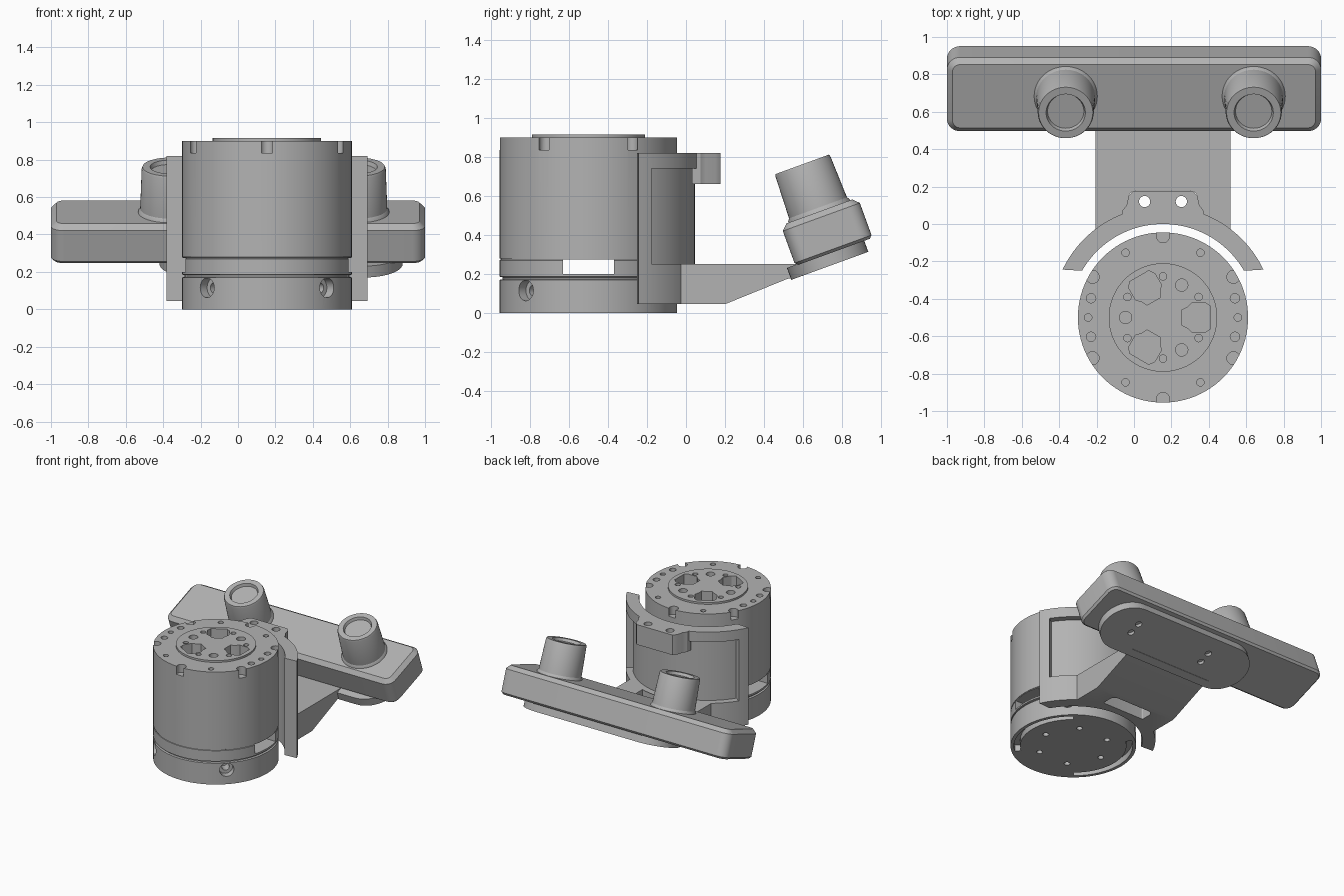
import bpy, bmesh
from math import sin, cos, pi, radians
from mathutils import Matrix, Vector

if "Cube" in bpy.data.objects:
    bpy.data.objects.remove(bpy.data.objects["Cube"], do_unlink=True)

grey = bpy.data.materials.new("machined grey")
grey.use_nodes = True
grey.diffuse_color = (0.45, 0.45, 0.45, 1)
grey.node_tree.nodes["Principled BSDF"].inputs["Base Color"].default_value = (0.45, 0.45, 0.45, 1)

I = Matrix.Identity(4)
AXIS = Matrix.Translation((0.155, -0.5, 0))           # motor axis
TILT = Matrix.Rotation(radians(20), 4, 'X')           # sensor bar tilt
SIDE = Matrix(((0, 0, 1, 0), (1, 0, 0, 0), (0, 1, 0, 0), (0, 0, 0, 1)))  # profile in y, z


def finish(name, bm, matrix):
    bmesh.ops.remove_doubles(bm, verts=bm.verts, dist=1e-5)
    bmesh.ops.recalc_face_normals(bm, faces=bm.faces)
    bm.transform(matrix)
    mesh = bpy.data.meshes.new(name)
    bm.to_mesh(mesh)
    bm.free()
    mesh.materials.append(grey)
    ob = bpy.data.objects.new(name, mesh)
    bpy.context.collection.objects.link(ob)
    return ob


def loft(name, rings, matrix=I):
    """Solid through outlines given as (points, height)."""
    bm = bmesh.new()
    rows = [[bm.verts.new((x, y, z)) for x, y in pts] for pts, z in rings]
    n = len(rows[0])
    for a, b in zip(rows, rows[1:]):
        for i in range(n):
            j = (i + 1) % n
            bm.faces.new((a[i], a[j], b[j], b[i]))
    bm.faces.new(rows[0][::-1])
    bm.faces.new(rows[-1])
    return finish(name, bm, matrix)


def prism(name, pts, z0, z1, matrix=I):
    return loft(name, [(pts, z0), (pts, z1)], matrix)


def circle(r, n=24, x=0, y=0):
    return [(x + r * cos(2 * pi * i / n), y + r * sin(2 * pi * i / n)) for i in range(n)]


def turned(name, profile, matrix=I, n=24):
    return loft(name, [(circle(r, n), z) for r, z in profile], matrix)


def hole(r, radius, deg, z0, z1):
    a = radians(deg)
    return prism("cutter", circle(r, 20, radius * cos(a), radius * sin(a)), z0, z1, AXIS)


def rounded(cx, cy, hx, hy, r, n=8):
    pts = []
    for q, (sx, sy) in enumerate(((1, 1), (-1, 1), (-1, -1), (1, -1))):
        for i in range(n + 1):
            a = (q + i / n) * pi / 2
            pts.append((cx + sx * (hx - r) + r * cos(a), cy + sy * (hy - r) + r * sin(a)))
    return pts


def sector(r0, r1, a0, a1, skew=0, n=48):
    """Ring sector; skew widens the outer arc at both ends."""
    def arc(r, s, e):
        return [(r * cos(radians(s + (e - s) * i / n)), r * sin(radians(s + (e - s) * i / n)))
                for i in range(n + 1)]
    return arc(r1, a0 - skew, a1 + skew) + arc(r0, a1, a0)


def cut(ob, cutters):
    bm = bmesh.new()
    for c in cutters:
        bm.from_mesh(c.data)
        bpy.data.objects.remove(c, do_unlink=True)
    tool = finish("cutter", bm, I)
    tool.hide_render = True
    mod = ob.modifiers.new("cut", 'BOOLEAN')
    mod.operation, mod.solver, mod.object = 'DIFFERENCE', 'EXACT', tool
    bpy.context.view_layer.objects.active = ob
    bpy.ops.object.modifier_apply(modifier=mod.name)
    bpy.data.objects.remove(tool, do_unlink=True)


parts = []

# Motor: base, thin groove, body and raised output face
R = 0.455
motor = turned("motor_housing", [(R, 0), (R, 0.17), (0.44, 0.173), (0.44, 0.183), (R, 0.186),
                                 (R, 0.27), (0.451, 0.272), (0.451, 0.278), (R, 0.28), (R, 0.9),
                                 (0.29, 0.9), (0.29, 0.915)], AXIS, 96)
cutters = [prism("cutter", rounded(0, 0, 0.6, 0.13, 0.01, 2), 0.2, 0.275, AXIS)]  # side windows
pocket = [(0.1, -0.04), (0.13, -0.055), (0.155, -0.08), (0.225, -0.08), (0.255, -0.06)]
pocket = pocket + [(x, -y) for x, y in reversed(pocket)]
for k in range(6):
    cutters.append(hole(0.035, 0.435, 30 + 60 * k, 0.835, 1))    # rim notches
    cutters.append(hole(0.02, 0.4, 60 * k, 0.86, 1))             # rim screw holes
    cutters.append(hole(0.02, 0.22, 30 + 60 * k, 0.86, 1))       # face screw holes
    cutters.append(hole(0.022, 0.26, 60 * k, -0.1, 0.05))        # underside holes
for k in range(3):
    turn = AXIS @ Matrix.Rotation(2 * pi / 3 * k, 4, 'Z')
    cutters.append(prism("cutter", pocket, 0.78, 1, turn))
    cutters.append(hole(0.033, 0.2, 60 + 120 * k, 0.87, 1))
for k in (0, 180):
    for d in (-15, 15):
        cutters.append(hole(0.025, 0.398, k + d, 0.87, 1))       # dowel holes
    cutters.append(prism("cutter", sector(0.385, 0.43, k - 50, k + 50), -0.1, 0.05, AXIS))
for k in range(4):                                               # stepped holes round the base
    aim = (AXIS @ Matrix.Rotation(radians(45 + 90 * k), 4, 'Z') @ Matrix.Translation((0, 0, 0.115))
           @ Matrix.Rotation(pi / 2, 4, 'Y'))
    cutters.append(turned("cutter", [(0.028, 0.32), (0.028, 0.4), (0.053, 0.4), (0.053, 0.6)], aim))
cut(motor, cutters)
parts.append(motor)

# Cradle wrapped round the back of the motor, with a recessed outer panel
cradle = prism("cradle", sector(0.5, 0.595, 30, 150, 4.5), 0.045, 0.82, AXIS)
cut(cradle, [prism("cutter", sector(0.545, 0.7, 33, 147), 0.25, 0.74, AXIS)])
parts.append(cradle)

# Screw tab on top of the cradle
half = [(0.22, 0.03), (0.215, 0.075), (0.195, 0.1), (0.183, 0.15), (0.158, 0.177)]
tab_plan = [(0.155 + x, y) for x, y in half] + [(0.155 - x, y) for x, y in reversed(half)]
tab = prism("screw_tab", tab_plan, 0.66, 0.82)
cut(tab, [prism("cutter", circle(0.03, 24, 0.155 + s * 0.098, 0.12), 0.5, 1) for s in (-1, 1)])
parts.append(tab)

# Arm reaching back to the sensor bar, relieved below the tab
arm = prism("arm", [(-0.12, 0.045), (0.2, 0.045), (0.52, 0.175), (0.6, 0.19), (0.6, 0.25),
                    (-0.12, 0.25)], -0.205, 0.515, SIDE)
cut(arm, [prism("cutter", circle(0.57, 96), -0.1, 0.5, AXIS)])
cut(arm, [prism("cutter", rounded(0.155, 0.03, 0.185, 0.148, 0.04), -0.1, 0.5)])
cut(cradle, [prism("cutter", rounded(0.155, 0.14, 0.185, 0.08, 0.01), -0.1, 0.248)])
parts.append(arm)

# Mounting plate under the bar
plate = prism("mounting_plate", rounded(0.23, 0.775, 0.65, 0.21, 0.21, 12), -0.025, 0.04, TILT)
cut(plate, [prism("cutter", circle(0.025, 16, x, 0.8 + d), -0.1, 0.0, TILT)
            for x in (0.63, -0.03) for d in (-0.045, 0.045)])
parts.append(plate)


# Sensor bar with chamfered edges
def bar_ring(inset):
    return rounded(0, 0.82, 1 - inset, 0.21 - inset, 0.07 - inset)


parts.append(loft("sensor_bar", [(bar_ring(0.015), 0.035), (bar_ring(0), 0.05),
                                 (bar_ring(0), 0.225), (bar_ring(0.03), 0.255)], TILT))

# Two barrels with a flared foot and a shallow dished end
for side, x in (("right", -0.365), ("left", 0.64)):
    parts.append(turned(side + "_barrel", [(0.17, 0.25), (0.168, 0.26), (0.158, 0.275), (0.15, 0.5),
                                           (0.145, 0.512), (0.105, 0.512), (0.097, 0.49)],
                        TILT @ Matrix.Translation((x, 0.82, 0)), 48))

bpy.ops.object.select_all(action='DESELECT')
for ob in parts:
    ob.select_set(True)
bpy.context.view_layer.objects.active = motor
bpy.ops.object.shade_smooth_by_angle(angle=radians(30))
